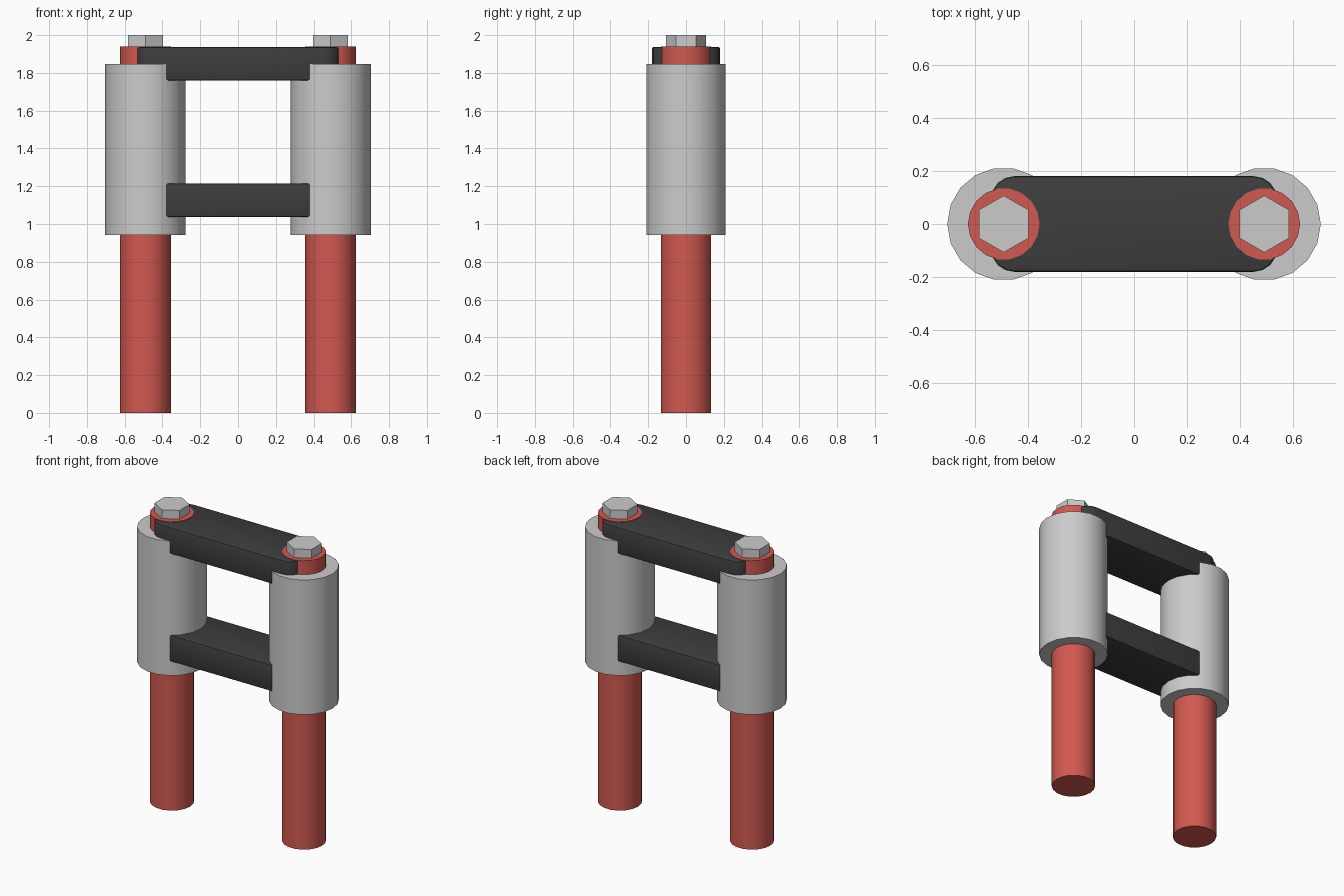
import bpy, bmesh, math

if "Cube" in bpy.data.objects:
    bpy.data.objects.remove(bpy.data.objects["Cube"])

PIN_X = 0.491


def material(name, rgb):
    m = bpy.data.materials.new(name)
    m.diffuse_color = (*rgb, 1)
    m.use_nodes = True
    m.node_tree.nodes["Principled BSDF"].inputs["Base Color"].default_value = m.diffuse_color
    return m


red = material("red_paint", (0.64, 0.1, 0.08))
dark = material("dark_steel", (0.047, 0.047, 0.05))
steel = material("bolt_steel", (0.62, 0.62, 0.62))


def finish(obj, name, mat=None, smooth=True):
    obj.name = name
    if mat:
        obj.data.materials.append(mat)
    bpy.ops.object.select_all(action='DESELECT')
    obj.select_set(True)
    bpy.context.view_layer.objects.active = obj
    if smooth:
        bpy.ops.object.shade_smooth_by_angle(angle=math.radians(30))


def post(name, x, r, z0, z1, sides, turn=0, mat=None, smooth=True):
    bpy.ops.mesh.primitive_cylinder_add(vertices=sides, radius=r, depth=z1 - z0,
                                        location=(x, 0, (z0 + z1) / 2))
    obj = bpy.context.object
    obj.rotation_euler.z = turn
    finish(obj, name, mat, smooth)


def link_plate(name, z0, z1, hx=0.538, hy=0.18, r=0.085, seg=4):
    # rounded rectangle outline, extruded up, rims bevelled
    bm = bmesh.new()
    verts = []
    for q, (sx, sy) in enumerate([(1, 1), (-1, 1), (-1, -1), (1, -1)]):
        for i in range(seg + 1):
            a = (q + i / seg) * math.pi / 2
            verts.append(bm.verts.new((sx * (hx - r) + r * math.cos(a),
                                       sy * (hy - r) + r * math.sin(a), z0)))
    face = bm.faces.new(verts)
    ext = bmesh.ops.extrude_face_region(bm, geom=[face])
    bmesh.ops.translate(bm, vec=(0, 0, z1 - z0),
                        verts=[g for g in ext["geom"] if isinstance(g, bmesh.types.BMVert)])
    bmesh.ops.recalc_face_normals(bm, faces=bm.faces)
    rims = [e for e in bm.edges if abs(e.verts[0].co.z - e.verts[1].co.z) < 1e-5]
    bmesh.ops.bevel(bm, geom=rims, offset=0.01, segments=2, profile=0.5, affect='EDGES')
    me = bpy.data.meshes.new(name)
    bm.to_mesh(me)
    bm.free()
    obj = bpy.data.objects.new(name, me)
    bpy.context.collection.objects.link(obj)
    finish(obj, name, dark)


# pins, sleeves and hex bolts, one set per side
for side, s in (("left", -1), ("right", 1)):
    x = s * PIN_X
    quarter = math.pi / 2  # puts a cylinder vertex on the x axis
    post(f"pin_{side}", x, 0.135, 0, 1.941, 18, quarter, red)
    post(f"sleeve_{side}", x, 0.213, 0.943, 1.848, 18, quarter)
    post(f"hex_bolt_{side}", x, 0.107, 1.90, 2.0, 6, 0, steel, smooth=False)

# connecting plates
link_plate("upper_link_plate", 1.76, 1.938)
link_plate("lower_link_plate", 1.037, 1.215)
